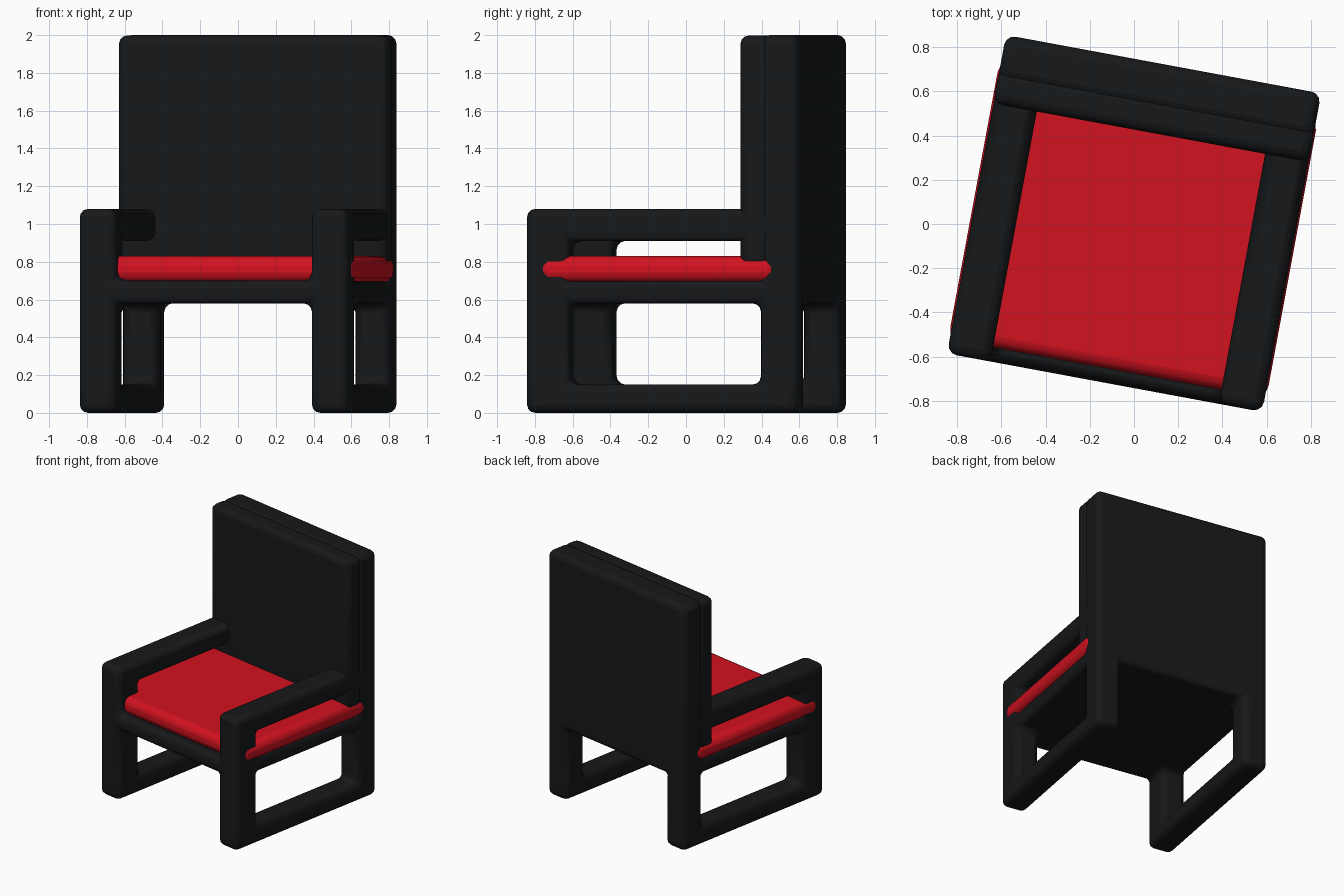
import bpy, bmesh, math
from mathutils import Matrix

if "Cube" in bpy.data.objects:
    bpy.data.objects.remove(bpy.data.objects["Cube"])

TURN = Matrix.Rotation(math.radians(-10.5), 4, 'Z')


def material(name, color):
    m = bpy.data.materials.new(name)
    m.diffuse_color = color
    m.use_nodes = True
    m.node_tree.nodes["Principled BSDF"].inputs["Base Color"].default_value = m.diffuse_color
    return m


black = material("black_fabric", (0.008, 0.009, 0.01, 1))
red = material("red_fabric", (0.65, 0.006, 0.014, 1))


def block_solid(name, xs, ys, zs, filled, mat, bevel):
    """Solid made of grid cells; only outer faces are kept, then all edges are rounded."""
    bm = bmesh.new()
    verts = {}

    def vert(i, j, k):
        if (i, j, k) not in verts:
            verts[i, j, k] = bm.verts.new((xs[i], ys[j], zs[k]))
        return verts[i, j, k]

    dims = (len(xs) - 1, len(ys) - 1, len(zs) - 1)

    def solid(c):
        return all(0 <= c[a] < dims[a] for a in range(3)) and filled(*c)

    for c in [(i, j, k) for i in range(dims[0]) for j in range(dims[1]) for k in range(dims[2])]:
        if not solid(c):
            continue
        for axis in range(3):
            for side in (0, 1):
                n = list(c)
                n[axis] += 2 * side - 1
                if solid(n):
                    continue
                b, d = (axis + 1) % 3, (axis + 2) % 3
                ring = []
                for p, q in ((0, 0), (1, 0), (1, 1), (0, 1)):
                    v = list(c)
                    v[axis] += side
                    v[b] += p
                    v[d] += q
                    ring.append(vert(*v))
                bm.faces.new(ring if side else ring[::-1])
    bmesh.ops.recalc_face_normals(bm, faces=bm.faces)
    mesh = bpy.data.meshes.new(name)
    bm.to_mesh(mesh)
    bm.free()
    ob = bpy.data.objects.new(name, mesh)
    bpy.context.collection.objects.link(ob)
    ob.matrix_world = TURN
    mesh.materials.append(mat)
    mod = ob.modifiers.new("round_edges", 'BEVEL')
    mod.width, mod.segments = bevel, 3
    mod.limit_method = 'ANGLE'
    mod.use_clamp_overlap = False
    bpy.context.view_layer.objects.active = ob
    ob.select_set(True)
    bpy.ops.object.shade_smooth_by_angle(angle=math.radians(40))
    ob.select_set(False)
    return ob


# Frame: legs, floor rails, seat base, arms and back panel in one rounded piece
def frame_cell(i, j, k):
    side, back = i != 1, j == 2
    if k == 2 or (back and k >= 2):      # seat base and back panel
        return True
    if k in (0, 4):                      # floor rails and arms
        return side
    return side and j != 1 and k < 5     # legs


block_solid("chair_frame", (-0.725, -0.525, 0.525, 0.725), (-0.73, -0.5, 0.53, 0.735),
            (0, 0.15, 0.58, 0.70, 0.91, 1.08, 2.0), frame_cell, black, 0.045)


# Cushions
def cushion(name, x, y, z, mat, bevel):
    block_solid(name, (-x, x), y, z, lambda *c: True, mat, bevel)


cushion("seat_cushion", 0.732, (-0.665, 0.62), (0.69, 0.83), red, 0.055)
cushion("back_cushion", 0.727, (0.42, 0.58), (0.77, 1.998), black, 0.045)
